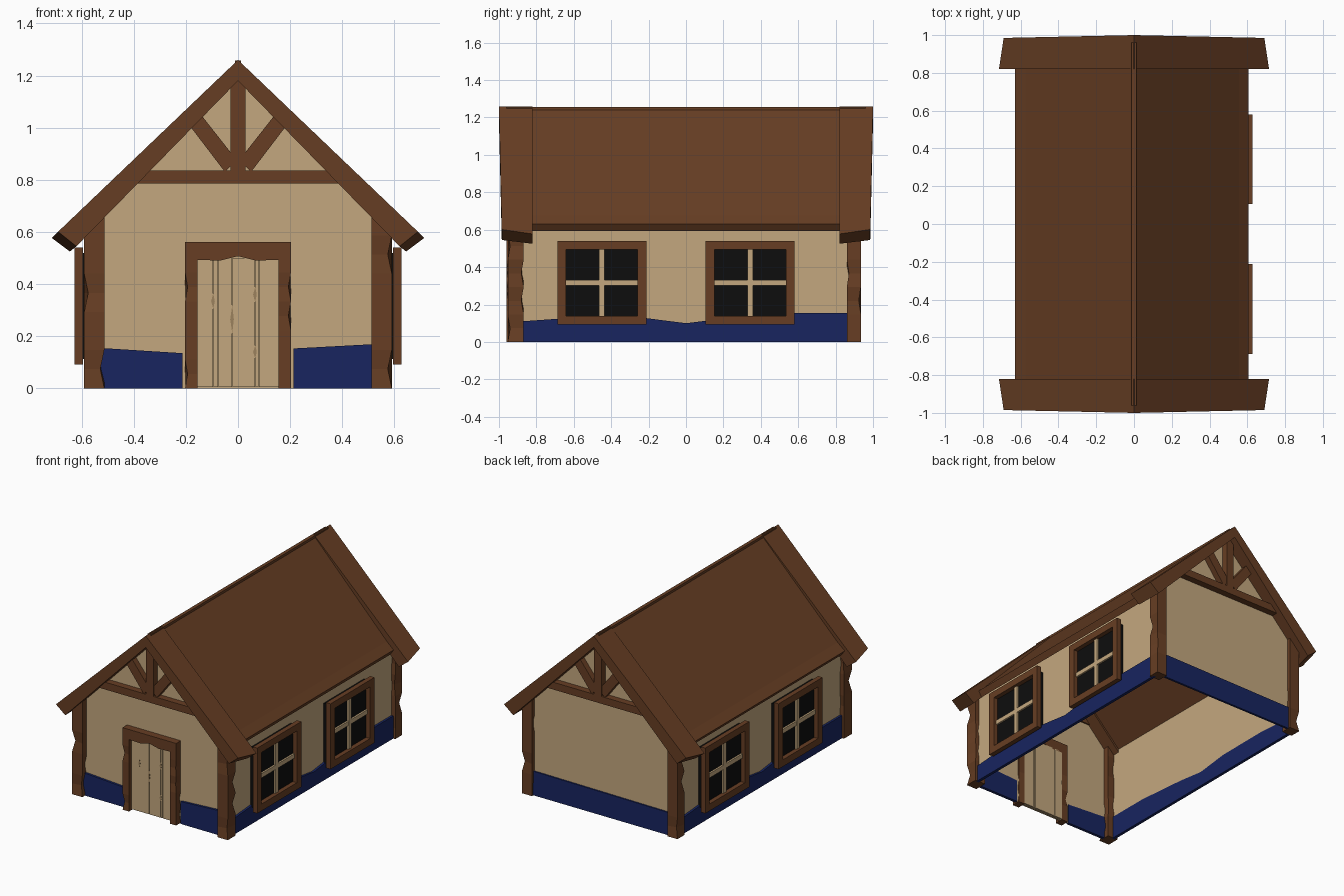
import bpy, bmesh, math, random
from mathutils import Vector, Matrix

if "Cube" in bpy.data.objects:
    bpy.data.objects.remove(bpy.data.objects["Cube"])

random.seed(4)


def material(name, rgb):
    m = bpy.data.materials.new(name)
    m.diffuse_color = (*rgb, 1)
    m.use_nodes = True
    m.node_tree.nodes["Principled BSDF"].inputs["Base Color"].default_value = m.diffuse_color
    return m


WOOD = material("wood", (0.135, 0.048, 0.017))
PLASTER = material("plaster", (0.55, 0.39, 0.21))
BLUE = material("blue_paint", (0.009, 0.018, 0.117))
GLASS = material("dark_glass", (0.004, 0.004, 0.004))
KNOT = material("knot", (0.33, 0.22, 0.11))


def loft(name, rings, mat, turn=0, keep=None):
    """Skin equal-length rings of points and cap both ends; turn rotates about z."""
    bm = bmesh.new()
    rows = [[bm.verts.new(p) for p in ring] for ring in rings]
    n = len(rows[0])
    for a, b in zip(rows, rows[1:]):
        for i in range(n):
            bm.faces.new((a[i], a[(i + 1) % n], b[(i + 1) % n], b[i]))
    bm.faces.new(rows[0])
    bm.faces.new(rows[-1])
    bmesh.ops.recalc_face_normals(bm, faces=bm.faces)
    if keep:
        bm.normal_update()
        drop = [f for f in bm.faces if not keep(f)]
        bmesh.ops.delete(bm, geom=drop, context='FACES')
    bmesh.ops.rotate(bm, matrix=Matrix.Rotation(turn, 3, 'Z'), verts=bm.verts)
    me = bpy.data.meshes.new(name)
    bm.to_mesh(me)
    bm.free()
    me.materials.append(mat)
    ob = bpy.data.objects.new(name, me)
    bpy.context.collection.objects.link(ob)
    return ob


def slab_y(name, xz, y0, y1, mat, turn=0, keep=None):
    return loft(name, [[(x, y, z) for x, z in xz] for y in (y0, y1)], mat, turn, keep)


def slab_x(name, yz, x0, x1, mat, turn=0):
    return loft(name, [[(x, y, z) for y, z in yz] for x in (x0, x1)], mat, turn)


def rect(a0, a1, b0, b1):
    return [(a0, b0), (a1, b0), (a1, b1), (a0, b1)]


# Plaster shell, open below and under the roof
slab_y("walls", [(-.56, 0), (.56, 0), (.56, .66), (0, 1.215), (-.56, .66)],
       -.91, .91, PLASTER, keep=lambda f: abs(f.normal.z) < .3)

# Main roof with a slight kick at the eaves
slab_y("roof", [(0, 1.253), (.555, .675), (.605, .63), (.58, .592), (0, 1.19),
                (-.60, .592), (-.63, .63), (-.575, .675)], -.85, .85, WOOD)
slab_y("ridge_board", rect(-.012, .012, 1.2, 1.257), -.96, .96, WOOD)


# Heavy gable roof ends, narrowing towards the outside
def gable_ring(tip, y_mid, y_end, low):
    half = [(tip, 1.26 - tip * .955), (tip - .07, low)]
    pts = [(0, 1.26)] + half + [(0, 1.18)] + [(-x, z) for x, z in half[::-1]]
    return [(x, y_mid if x == 0 else y_end, z) for x, z in pts]


for side, turn in (("front", 0), ("back", math.pi)):
    loft(side + "_roof_end", [gable_ring(.715, -.82, -.82, .525),
                              gable_ring(.69, -1.0, -.985, .545)], WOOD, turn)
    # Gable timber framing
    slab_y(side + "_tie_beam", [(-.42, .785), (.42, .785), (.37, .835), (-.37, .835)],
           -.955, -.9, WOOD, turn)
    slab_y(side + "_king_post", rect(-.028, .028, .83, 1.2), -.955, -.9, WOOD, turn)
    for s in (-1, 1):
        slab_y(side + "_brace", [(s * .05, .83), (s * .02, .86), (s * .02, .895),
                                 (s * .15, 1.06), (s * .195, 1.02)],
               -.95, -.9, WOOD, turn)


# Roughly hewn beam: box sections with the odd chipped corner
def hewn_post(name, x0, x1, y0, y1, top):
    cx, cy = (x0 + x1) / 2, (y0 + y1) / 2
    rings = []
    for k in range(10):
        ring = [Vector((x, y, top * k / 9)) for x, y in rect(x0, x1, y0, y1)]
        if 0 < k < 9 and k % 2:
            p = random.choice(ring)
            p.x += (cx - p.x) * .4
            p.y += (cy - p.y) * .3
        rings.append(ring)
    loft(name, rings, WOOD)


for sx in (-1, 1):
    for y0, y1, end in ((-.953, -.868, "front"), (.86, .935, "back")):
        xs = sorted((sx * .513, sx * .59))
        hewn_post(end + "_corner_post", *xs, y0, y1, .66)
    # Door jambs
    hewn_post("door_jamb", *sorted((sx * .155, sx * .203)), -.96, -.9, .5)

# Door lintel, planks and knots
slab_y("door_lintel", [(-.203, .495), (-.07, .49), (0, .507), (.07, .49), (.203, .495),
                       (.203, .562), (-.203, .562)], -.96, -.9, WOOD)
seams = [-.157, -.095, -.076, -.022, .066, .08, .157]
for a, b in zip(seams, seams[1:]):
    slab_y("door_plank", rect(a + .001, b - .001, .005, .5), -.93, -.9, PLASTER)
for x, z, h in ((-.095, .335, .03), (-.022, .265, .055), (.066, .36, .03), (.066, .14, .025)):
    slab_y("door_knot", [(x, z - h), (x + .006, z), (x, z + h), (x - .008, z)],
           -.932, -.925, KNOT)

# Blue painted base: front, back and both sides
slab_y("front_base_left", [(-.53, 0), (-.213, 0), (-.213, .135), (-.53, .155)],
       -.925, -.905, BLUE)
slab_y("front_base_right", [(.213, 0), (.53, 0), (.53, .17), (.213, .153)],
       -.925, -.905, BLUE)
slab_y("back_base", [(-.53, 0), (.53, 0), (.53, .165), (-.53, .155)], .905, .92, BLUE)
base = [(-.88, 0), (.88, 0), (.88, .155), (.58, .155), (.2, .125), (0, .1),
        (-.22, .128), (-.6, .13), (-.88, .11)]

# Side windows, the left wall being the right one turned round
for side, turn in (("right", 0), ("left", math.pi)):
    slab_x(side + "_base", base, .555, .575, BLUE, turn)
    for c in (-.45, .343):
        y0, y1, z0, z1, w = c - .238, c + .238, .092, .54, .047
        for r in (rect(y0, y1, z0, z0 + w), rect(y0, y1, z1 - w, z1),
                  rect(y0, y0 + w, z0 + w, z1 - w), rect(y1 - w, y1, z0 + w, z1 - w)):
            slab_x(side + "_window_frame", r, .595, .628, WOOD, turn)
        slab_x(side + "_window_glass", rect(y0 + .02, y1 - .02, z0 + .02, z1 - .02),
               .562, .597, GLASS, turn)
        slab_x(side + "_window_upright", rect(c - .015, c + .015, z0 + w, z1 - w),
               .59, .61, PLASTER, turn)
        slab_x(side + "_window_crossbar", rect(y0 + w, y1 - w, .302, .332),
               .59, .609, PLASTER, turn)
